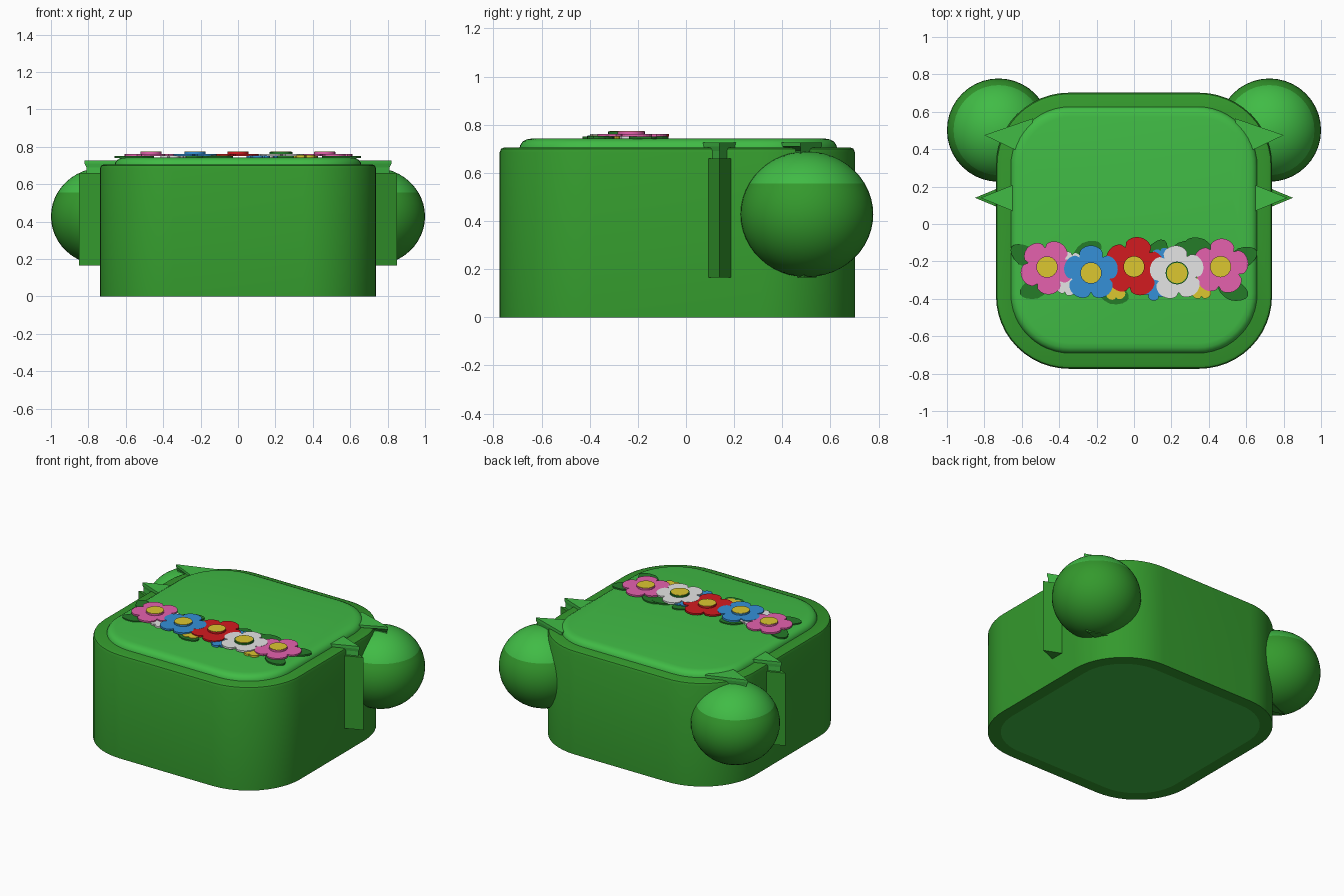
import bpy, bmesh, math

if "Cube" in bpy.data.objects:
    bpy.data.objects.remove(bpy.data.objects["Cube"])


def material(name, rgb):
    m = bpy.data.materials.new(name)
    m.diffuse_color = (*rgb, 1)
    m.use_nodes = True
    m.node_tree.nodes["Principled BSDF"].inputs["Base Color"].default_value = m.diffuse_color
    return m


BODY = material("mid_green", (0.034, 0.32, 0.026))
LIGHT = material("light_green", (0.052, 0.5, 0.06))
LEAF = material("leaf_green", (0.018, 0.2, 0.022))
PINK = material("pink", (0.78, 0.12, 0.42))
BLUE = material("blue", (0.035, 0.28, 0.68))
RED = material("red", (0.65, 0.011, 0.014))
WHITE = material("white", (0.78, 0.78, 0.78))
YELLOW = material("yellow", (0.72, 0.57, 0.03))


def finish(bm, name, mats, smooth=None):
    bmesh.ops.recalc_face_normals(bm, faces=bm.faces)
    me = bpy.data.meshes.new(name)
    bm.to_mesh(me)
    bm.free()
    for m in mats:
        me.materials.append(m)
    ob = bpy.data.objects.new(name, me)
    bpy.context.collection.objects.link(ob)
    if smooth:
        bpy.ops.object.select_all(action='DESELECT')
        ob.select_set(True)
        bpy.context.view_layer.objects.active = ob
        bpy.ops.object.shade_smooth_by_angle(angle=math.radians(smooth))
    return ob


def loft(name, rings, mats, smooth=None):
    """Skin a list of equal length 3D rings and cap both ends.
    The first cap takes the last material."""
    bm = bmesh.new()
    loops = [[bm.verts.new(p) for p in ring] for ring in rings]
    n = len(loops[0])
    for a, b in zip(loops, loops[1:]):
        for i in range(n):
            j = (i + 1) % n
            bm.faces.new((a[i], a[j], b[j], b[i]))
    bm.faces.new(loops[0][::-1]).material_index = len(mats) - 1
    bm.faces.new(loops[-1])
    return finish(bm, name, mats, smooth)


def prism(name, pts, z0, z1, mat, smooth=None):
    return loft(name, [[(x, y, z) for x, y in pts] for z in (z0, z1)], [mat], smooth)


def rounded_square(half, radius, cy, z, steps=12):
    ring = []
    for k, (sx, sy) in enumerate(((1, 1), (-1, 1), (-1, -1), (1, -1))):
        for i in range(steps + 1):
            a = math.pi / 2 * (k + i / steps)
            ring.append((sx * (half - radius) + radius * math.cos(a),
                         cy + sy * (half - radius) + radius * math.sin(a), z))
    return ring


def rounded_loft(name, half, radius, cy, profile, mats):
    loft(name, [rounded_square(half - d, radius - d, cy, z) for d, z in profile], mats, 40)


# Solid body with a light inset on the flat underside
rounded_loft("body", 0.738, 0.39, -0.036,
             [(0.08, 0), (0, 0), (0, 0.685), (0.006, 0.7), (0.02, 0.706)], [BODY, LIGHT])
# Raised soft-edged top panel
rounded_loft("top_panel", 0.66, 0.32, -0.032,
             [(0, 0.7), (0.003, 0.715), (0.013, 0.73), (0.03, 0.739), (0.055, 0.743)], [LIGHT])


# Eye balls with a lighter cap
def ball(name, sx):
    bm = bmesh.new()
    bmesh.ops.create_uvsphere(bm, u_segments=40, v_segments=24, radius=0.276)
    bmesh.ops.scale(bm, verts=bm.verts, vec=(1, 1, 0.945))
    bmesh.ops.translate(bm, verts=bm.verts, vec=(sx * 0.724, 0.502, 0.428))
    bmesh.ops.bisect_plane(bm, geom=bm.verts[:] + bm.edges[:] + bm.faces[:],
                           plane_co=(0, 0, 0.555), plane_no=(0, 0, 1))
    for f in bm.faces:
        f.material_index = 1 if f.calc_center_median().z > 0.555 else 0
    finish(bm, name, [BODY, LIGHT], 40)


# Pointed side fins: dark post, then a light neck flaring into an arrow-shaped cap
FINS = {
    "front": ([(0.70, 0.078), (0.85, 0.14), (0.70, 0.202)],
              [(0.70, 0.095), (0.81, 0.14), (0.70, 0.185)],
              [(0.65, 0.07), (0.82, 0.14), (0.65, 0.207)]),
    "rear": ([(0.62, 0.44), (0.8, 0.49), (0.62, 0.56)],
             [(0.60, 0.43), (0.79, 0.475), (0.60, 0.54)],
             [(0.56, 0.36), (0.8, 0.475), (0.54, 0.565)]),
}
for side, sx in (("right", 1), ("left", -1)):
    ball("eye_ball_" + side, sx)
    for place, shapes in FINS.items():
        post, neck, cap = [[(sx * x, y) for x, y in s] for s in shapes]
        tag = f"{place}_{side}"
        prism("fin_post_" + tag, post, 0.165, 0.66, BODY)
        layers = ((neck, 0.655), (neck, 0.69), (cap, 0.71), (cap, 0.727))
        loft("fin_cap_" + tag, [[(x, y, z) for x, y in s] for s, z in layers], [LIGHT])


# Flower garland
def circle(cx, cy, r, n=24):
    return [(cx + r * math.cos(2 * math.pi * i / n),
             cy + r * math.sin(2 * math.pi * i / n)) for i in range(n)]


def flower_outline(cx, cy, r, turn, n=60):
    pts = []
    for i in range(n):
        a = 2 * math.pi * i / n
        d = r * (0.7 + 0.3 * math.sqrt(abs(math.cos(2.5 * a))))
        pts.append((cx + d * math.cos(a + turn), cy + d * math.sin(a + turn)))
    return pts


def leaf_outline(cx, cy, length, width, deg, n=16):
    c, s = math.cos(math.radians(deg)), math.sin(math.radians(deg))
    pts = []
    for i in range(n):
        a = 2 * math.pi * i / n
        u = length * math.cos(a)
        v = width * math.sin(a) * (1 - 0.15 * abs(math.cos(a)))
        pts.append((cx + u * c - v * s, cy + u * s + v * c))
    return pts


LEAVES = [(-0.585, -0.17, 145), (-0.53, -0.345, 200), (-0.25, -0.15, 30), (-0.11, -0.375, 165),
          (0.12, -0.16, 60), (0.35, -0.13, 155), (0.58, -0.18, 25), (0.53, -0.355, 160),
          (0.26, -0.15, 30)]
for i, (x, y, deg) in enumerate(LEAVES):
    prism(f"leaf_{i}", leaf_outline(x, y, 0.085, 0.055, deg), 0.741, 0.75 + 0.0003 * i, LEAF)

# Small filler blossoms
FILLERS = [(-0.355, -0.32, WHITE), (-0.1, -0.345, YELLOW), (0.11, -0.345, BLUE),
           (0.125, -0.24, WHITE), (0.36, -0.34, YELLOW), (-0.34, -0.21, WHITE),
           (0.15, -0.19, BLUE)]
for i, (x, y, mat) in enumerate(FILLERS):
    prism(f"filler_blossom_{i}", flower_outline(x, y, 0.065, 0.4 * i), 0.742,
          0.754 + 0.0003 * i, mat)

# Large flowers: flat petals, raised hub, yellow disc on top
FLOWERS = [(-0.465, -0.23, 0.147, 60, PINK), (-0.23, -0.262, 0.147, 90, BLUE),
           (0, -0.228, 0.16, 78, RED), (0.23, -0.262, 0.147, 95, WHITE),
           (0.463, -0.228, 0.15, 85, PINK)]
for i, (x, y, r, deg, mat) in enumerate(FLOWERS):
    top = 0.761 + 0.001 * (i % 2)
    prism(f"flower_{i}", flower_outline(x, y, r, math.radians(deg)), 0.75, top, mat)
    hub = LEAF if mat is WHITE else mat
    prism(f"flower_hub_{i}", circle(x, y, 0.061 if mat is WHITE else 0.057), 0.755, 0.772, hub, 40)
    prism(f"flower_centre_{i}", circle(x, y, 0.055), 0.771, 0.7745, YELLOW, 40)
